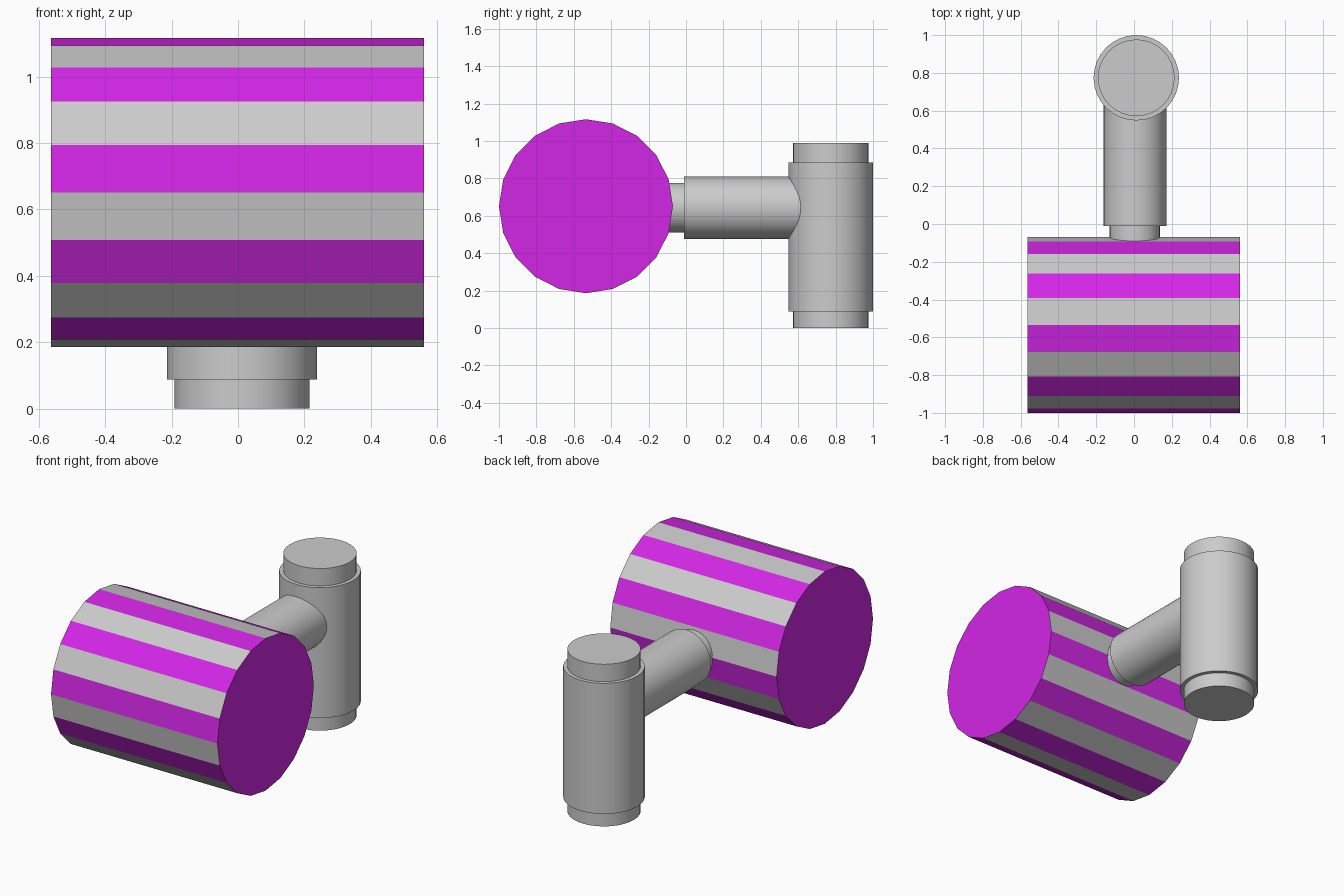
import bpy, bmesh, math
from mathutils import Matrix

if "Cube" in bpy.data.objects:
    bpy.data.objects.remove(bpy.data.objects["Cube"])


def material(name, rgb):
    m = bpy.data.materials.new(name)
    m.diffuse_color = (*rgb, 1)
    m.use_nodes = True
    m.node_tree.nodes["Principled BSDF"].inputs["Base Color"].default_value = m.diffuse_color
    return m


def cylinder(name, radius, start, end, centre, axis, sides=32, smooth=True):
    """Cylinder along an axis between start and end; centre gives the other two coordinates."""
    mid = (start + end) / 2
    loc = {'X': (mid, *centre),
           'Y': (centre[0], mid, centre[1]),
           'Z': (*centre, mid)}[axis]
    rot = {'X': (0, math.pi / 2, 0),
           'Y': (math.pi / 2, 0, 0),
           'Z': (0, 0, 0)}[axis]
    bpy.ops.mesh.primitive_cylinder_add(vertices=sides, radius=radius,
                                        depth=end - start, location=loc, rotation=rot)
    obj = bpy.context.object
    obj.name = name
    bpy.ops.object.transform_apply(location=False, rotation=True, scale=True)
    if smooth:
        bpy.ops.object.shade_smooth_by_angle(angle=math.radians(35))
    return obj


# Striking drum: 20 flat sides, alternating stripes and coloured ends
head = cylinder("striped_head", 0.465, -0.563, 0.561, (-0.535, 0.651), 'X', 20, False)
head.data.materials.append(material("grey", (0.8, 0.8, 0.8)))
head.data.materials.append(material("purple", (0.65, 0.02, 0.79)))
for face in head.data.polygons:
    n = face.normal
    stripe = int(math.degrees(math.atan2(-n.y, n.z)) % 360 / 18)
    face.material_index = 1 if abs(n.x) > 0.5 or stripe % 2 == 0 else 0

# Neck and thicker arm joining the head to the post
cylinder("neck", 0.133, -0.15, 0.05, (0.004, 0.643), 'Y')
cylinder("arm", 0.166, -0.01, 0.70, (0.005, 0.643), 'Y')

# Upright post: wide sleeve around a longer, narrower core
POST = (0.012, 0.774)
cylinder("post_sleeve", 0.226, 0.087, 0.884, POST, 'Z')
cylinder("post_core", 0.203, 0.0, 0.99, POST, 'Z')
